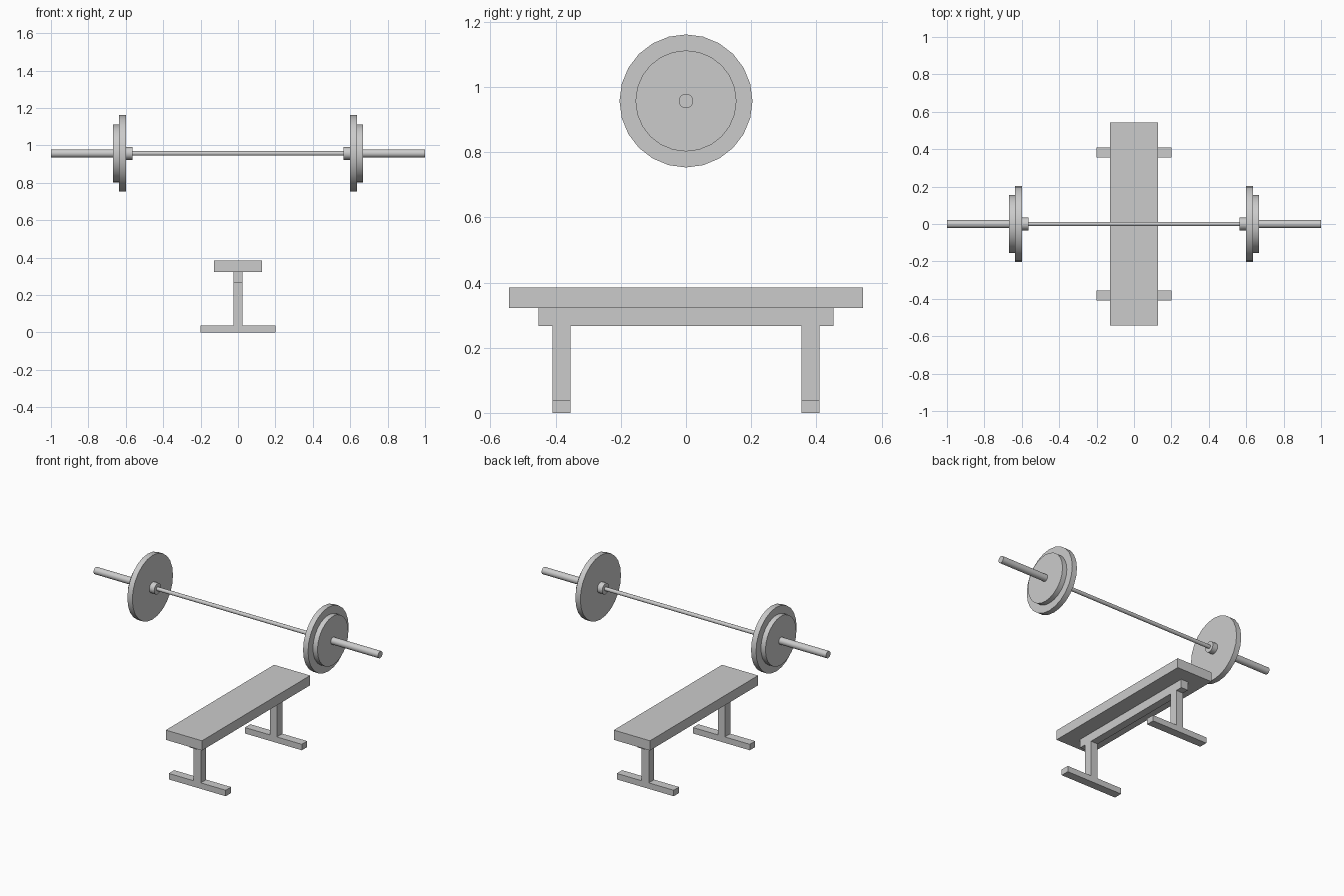
import bpy
import math

old = bpy.data.objects.get("Cube")
if old:
    bpy.data.objects.remove(old, do_unlink=True)

grey = bpy.data.materials.new("light grey")
grey.use_nodes = True
colour = (0.6, 0.6, 0.6, 1)
grey.diffuse_color = colour
grey.node_tree.nodes["Principled BSDF"].inputs["Base Color"].default_value = colour

BAR_Z = 0.957


def box(name, x, y, z):
    """Box spanning the given (low, high) ranges."""
    bpy.ops.mesh.primitive_cube_add(size=1, location=[sum(r) / 2 for r in (x, y, z)])
    ob = bpy.context.object
    ob.name = name
    ob.scale = [r[1] - r[0] for r in (x, y, z)]
    bpy.ops.object.transform_apply(location=False, rotation=False, scale=True)
    ob.data.materials.append(grey)


def rod(name, x0, x1, radius, sides=24):
    """Cylinder along x, on the axis of the bar."""
    bpy.ops.mesh.primitive_cylinder_add(
        vertices=sides, radius=radius, depth=abs(x1 - x0),
        location=((x0 + x1) / 2, 0, BAR_Z), rotation=(0, math.pi / 2, 0))
    ob = bpy.context.object
    ob.name = name
    ob.data.materials.append(grey)
    bpy.ops.object.shade_smooth_by_angle(angle=math.radians(35))


# Bench
box("bench_pad", (-0.127, 0.127), (-0.543, 0.543), (0.322, 0.384))
box("bench_rail", (-0.025, 0.025), (-0.453, 0.453), (0.267, 0.322))
for side, y in (("front", -0.382), ("back", 0.382)):
    depth = (y - 0.027, y + 0.027)
    box(side + "_leg", (-0.025, 0.025), depth, (0.038, 0.267))
    box(side + "_foot", (-0.2, 0.2), depth, (0, 0.038))

# Barbell
rod("bar", -0.57, 0.57, 0.012)
for side, s in (("left", 1), ("right", -1)):
    rod(side + "_collar", s * 0.565, s * 0.6, 0.034)
    rod(side + "_large_plate", s * 0.6, s * 0.635, 0.204)
    rod(side + "_small_plate", s * 0.635, s * 0.667, 0.155)
    rod(side + "_sleeve", s * 0.667, s, 0.022)
